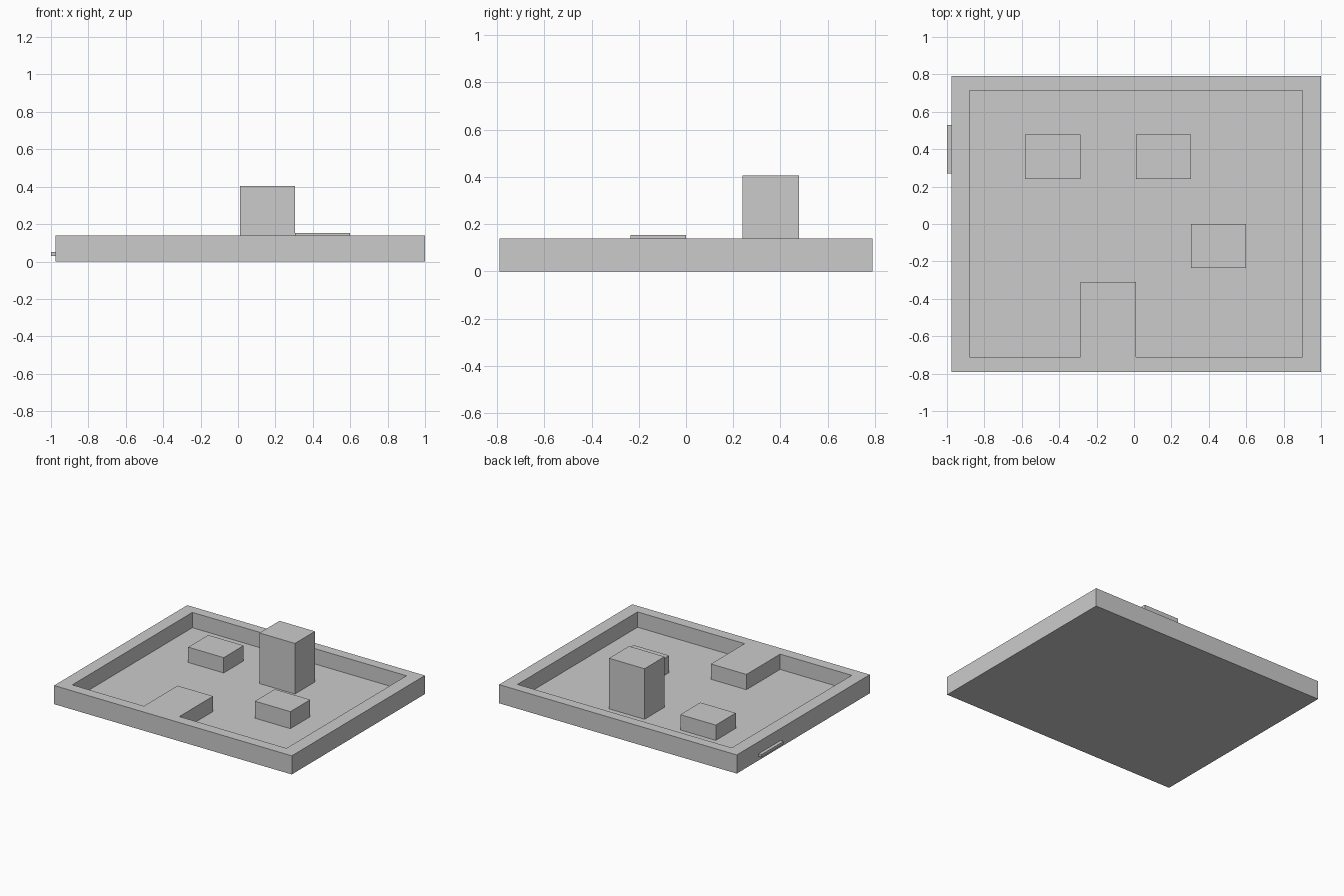
import bpy
import bmesh

if "Cube" in bpy.data.objects:
    bpy.data.objects.remove(bpy.data.objects["Cube"])

FLOOR, RIM = 0.025, 0.14


def prism(name, points, z0, z1):
    """Extrude a flat outline from z0 to z1."""
    bm = bmesh.new()
    face = bm.faces.new([bm.verts.new((x, y, z0)) for x, y in points])
    ext = bmesh.ops.extrude_face_region(bm, geom=[face])
    for v in ext["geom"]:
        if isinstance(v, bmesh.types.BMVert):
            v.co.z = z1
    bmesh.ops.recalc_face_normals(bm, faces=bm.faces)
    mesh = bpy.data.meshes.new(name)
    bm.to_mesh(mesh)
    bm.free()
    obj = bpy.data.objects.new(name, mesh)
    bpy.context.collection.objects.link(obj)
    return obj


def box(name, x0, x1, y0, y1, z0, z1):
    return prism(name, [(x0, y0), (x1, y0), (x1, y1), (x0, y1)], z0, z1)


# Tray with a recessed pocket; the pocket outline steps around the front ledge
tray = box("tray", -0.975, 1.0, -0.79, 0.79, 0, RIM)
pocket = prism("pocket_cutter", [
    (-0.88, -0.71), (-0.285, -0.71), (-0.285, -0.31), (0.01, -0.31),
    (0.01, -0.71), (0.9, -0.71), (0.9, 0.715), (-0.88, 0.715)], FLOOR, 0.3)
pocket.hide_render = True
pocket.hide_viewport = False

cut = tray.modifiers.new("pocket", "BOOLEAN")
cut.operation = "DIFFERENCE"
cut.solver = "EXACT"
cut.object = pocket
bpy.context.view_layer.objects.active = tray
bpy.ops.object.modifier_apply(modifier=cut.name)
bpy.data.objects.remove(pocket)

# Blocks standing on the pocket floor
box("left_block", -0.582, -0.287, 0.24, 0.478, FLOOR, RIM)
box("tall_block", 0.01, 0.305, 0.24, 0.478, FLOOR, 0.405)
box("right_block", 0.305, 0.6, -0.235, 0.0, FLOOR, 0.153)

# Thin tab on the left wall
box("side_tab", -1.0, -0.975, 0.27, 0.53, 0.03, 0.05)
